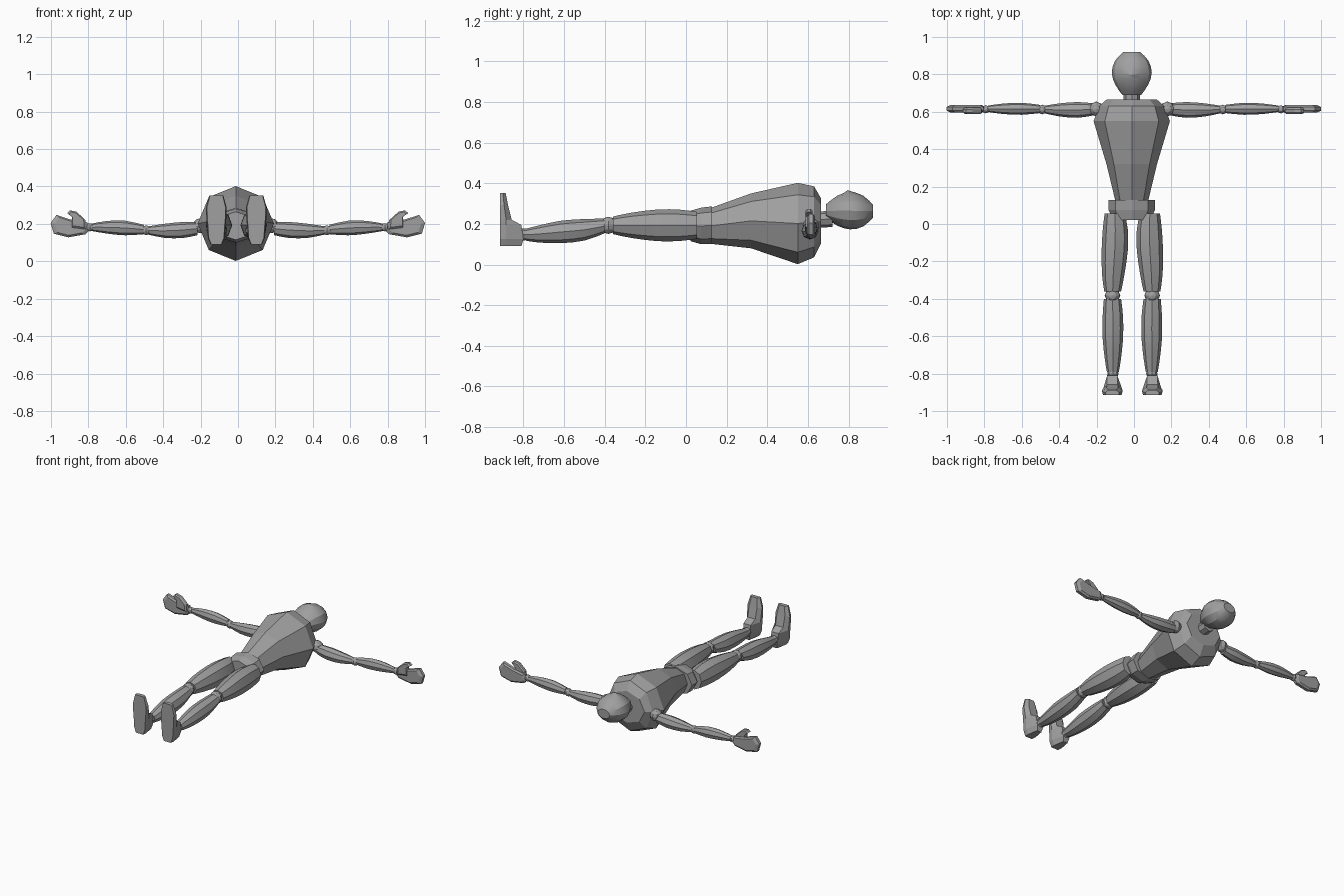
import bpy, bmesh, math

cube = bpy.data.objects.get("Cube")
if cube:
    bpy.data.objects.remove(cube, do_unlink=True)

grey = bpy.data.materials.new("matte grey")
grey.use_nodes = True
GREY = (0.35, 0.35, 0.35, 1)
grey.diffuse_color = GREY
grey.node_tree.nodes["Principled BSDF"].inputs["Base Color"].default_value = GREY

CENTRE = -0.012   # the body's own mirror line
SHOULDER = 0.19


def finish(name, bm, place=None):
    """Turn a bmesh into a flat shaded object, optionally moving its points."""
    for v in bm.verts:
        if place:
            v.co.x = place(v.co.x)
        v.co.x += CENTRE
    bmesh.ops.recalc_face_normals(bm, faces=bm.faces)
    mesh = bpy.data.meshes.new(name)
    bm.to_mesh(mesh)
    bm.free()
    mesh.materials.append(grey)
    obj = bpy.data.objects.new(name, mesh)
    bpy.context.collection.objects.link(obj)
    return obj


def bridge(bm, rings):
    """Skin a list of equal vertex rings and cap both ends."""
    for a, b in zip(rings, rings[1:]):
        for i in range(len(a)):
            j = (i + 1) % len(a)
            bm.faces.new((a[i], a[j], b[j], b[i]))
    bm.faces.new(rings[0])
    bm.faces.new(rings[-1])


def rounded(stations):
    """Add a station between each pair, following a smooth curve."""
    out = []
    last = len(stations) - 1
    for i in range(last):
        p, q = stations[i], stations[i + 1]
        before, after = stations[max(i - 1, 0)], stations[min(i + 2, last)]
        out.append(p)
        out.append([(9 * (b + c) - a - d) / 16 for a, b, c, d in zip(before, p, q, after)])
    return out + [stations[-1]]


def loft(name, axis, stations, sides=8, place=None):
    """Stations are (distance along axis, centre u, centre v, radius u, radius v)."""
    bm = bmesh.new()
    rings = []
    for t, cu, cv, ru, rv in stations:
        ring = []
        for i in range(sides):
            a = math.tau * i / sides
            u, v = cu + ru * math.cos(a), cv + rv * math.sin(a)
            ring.append(bm.verts.new((t, u, v) if axis == "x" else (u, t, v)))
        rings.append(ring)
    bridge(bm, rings)
    return finish(name, bm, place)


def limb(name, axis, stations, place):
    """Rounded loft, smooth along its length with crisp ends."""
    obj = loft(name, axis, rounded(stations), 8, place)
    soften(obj)


def soften(obj):
    bpy.ops.object.select_all(action="DESELECT")
    obj.select_set(True)
    bpy.context.view_layer.objects.active = obj
    bpy.ops.object.shade_smooth_by_angle(angle=math.radians(25))


def plate(name, outline, y, half, place):
    """Bevelled slab with an x-z outline, thin along y."""
    bm = bmesh.new()
    mx = sum(p[0] for p in outline) / len(outline)
    mz = sum(p[1] for p in outline) / len(outline)
    rings = []
    for dy, s in ((-half, 0.8), (-half / 2, 1), (half / 2, 1), (half, 0.8)):
        rings.append([bm.verts.new((mx + (x - mx) * s, y + dy, mz + (z - mz) * s))
                      for x, z in outline])
    bridge(bm, rings)
    return finish(name, bm, place)


def ball(name, centre, radius, place):
    bm = bmesh.new()
    bmesh.ops.create_uvsphere(bm, u_segments=8, v_segments=6, radius=radius)
    bmesh.ops.translate(bm, verts=bm.verts, vec=centre)
    return finish(name, bm, place)


def foot(name, place):
    """Stack of six-sided sections from heel to toe, wide at the sole."""
    bm = bmesh.new()
    rings = []
    for z, top, hw in ((0.09, -0.81, 0.03), (0.125, -0.80, 0.045), (0.195, -0.81, 0.05),
                       (0.22, -0.858, 0.053), (0.29, -0.875, 0.055), (0.353, -0.888, 0.037)):
        low = -0.915
        mid = low + 0.03 if top > low + 0.04 else (low + top) / 2
        rings.append([bm.verts.new((0.11 + x * hw, y, z)) for x, y in
                      ((-0.9, low), (0.9, low), (1, mid), (0.55, top), (-0.55, top), (-1, mid))])
    bridge(bm, rings)
    return finish(name, bm, place)


# Trunk
loft("torso", "y", [(0.12, 0, 0.19, 0.087, 0.088), (0.32, 0, 0.215, 0.135, 0.135),
                    (0.55, 0, 0.202, 0.204, 0.2), (0.63, 0, 0.21, 0.175, 0.175),
                    (0.665, 0, 0.215, 0.135, 0.11)])
loft("pelvis", "y", [(0.022, 0, 0.19, 0.097, 0.075), (0.075, 0, 0.19, 0.124, 0.09),
                     (0.128, 0, 0.193, 0.124, 0.093)])
loft("neck", "y", [(0.64, 0, 0.22, 0.043, 0.04), (0.72, 0, 0.225, 0.043, 0.04)])

# Head, with a peaked nose on the upward side
head = loft("head", "y", rounded([(0.69, 0, 0.262, 0.05, 0.035), (0.745, 0, 0.265, 0.088, 0.074),
                                  (0.808, 0, 0.265, 0.107, 0.092), (0.872, 0, 0.263, 0.09, 0.076),
                                  (0.92, 0, 0.263, 0.045, 0.032)]), sides=12)
nose = max(head.data.vertices, key=lambda v: v.co.z)
nose.co.z, nose.co.y = 0.366, 0.795
soften(head)

# Limbs
for label, side in (("left", 1), ("right", -1)):
    reach = 1.0 if side > 0 else 0.973
    inset = 0 if side > 0 else 0.006

    def arm(x):
        return side * (SHOULDER + (x - SHOULDER) * reach)

    def leg(x):
        return side * (x - inset)

    ball(label + "_shoulder", (0.19, 0.615, 0.19), 0.04, arm)
    limb(label + "_upper_arm", "x",
         [(0.205, 0.613, 0.175, 0.032, 0.035), (0.29, 0.61, 0.167, 0.042, 0.043),
          (0.39, 0.61, 0.163, 0.035, 0.037), (0.475, 0.612, 0.165, 0.02, 0.022)], arm)
    ball(label + "_elbow", (0.487, 0.612, 0.166), 0.026, arm)
    limb(label + "_forearm", "x",
         [(0.5, 0.615, 0.17, 0.022, 0.025), (0.6, 0.616, 0.178, 0.032, 0.039),
          (0.7, 0.616, 0.182, 0.028, 0.034), (0.785, 0.616, 0.182, 0.017, 0.02)], arm)
    ball(label + "_wrist", (0.797, 0.613, 0.182), 0.022, arm)
    plate(label + "_hand", [(0.80, 0.165), (0.82, 0.145), (0.915, 0.128), (0.995, 0.148),
                            (1.012, 0.205), (0.98, 0.248), (0.905, 0.224), (0.81, 0.208)],
          0.616, 0.02, arm)
    plate(label + "_thumb", [(0.815, 0.17), (0.82, 0.22), (0.87, 0.265), (0.905, 0.273),
                             (0.922, 0.258), (0.895, 0.238), (0.895, 0.18)], 0.605, 0.017, arm)

    limb(label + "_thigh", "y",
         [(0.055, 0.097, 0.193, 0.054, 0.066), (-0.03, 0.094, 0.193, 0.067, 0.077),
          (-0.14, 0.097, 0.193, 0.07, 0.078), (-0.27, 0.105, 0.193, 0.06, 0.062),
          (-0.36, 0.108, 0.193, 0.045, 0.043)], leg)
    ball(label + "_knee", (0.109, -0.382, 0.193), 0.042, leg)
    limb(label + "_shin", "y",
         [(-0.4, 0.109, 0.19, 0.046, 0.036), (-0.5, 0.107, 0.171, 0.055, 0.053),
          (-0.62, 0.107, 0.16, 0.054, 0.055), (-0.73, 0.107, 0.15, 0.042, 0.041),
          (-0.79, 0.107, 0.147, 0.032, 0.029)], leg)
    loft(label + "_ankle", "y",
         [(-0.78, 0.107, 0.148, 0.026, 0.026), (-0.8, 0.107, 0.148, 0.03, 0.03),
          (-0.82, 0.107, 0.148, 0.024, 0.026), (-0.86, 0.108, 0.148, 0.024, 0.026)], place=leg)
    foot(label + "_foot", leg)
